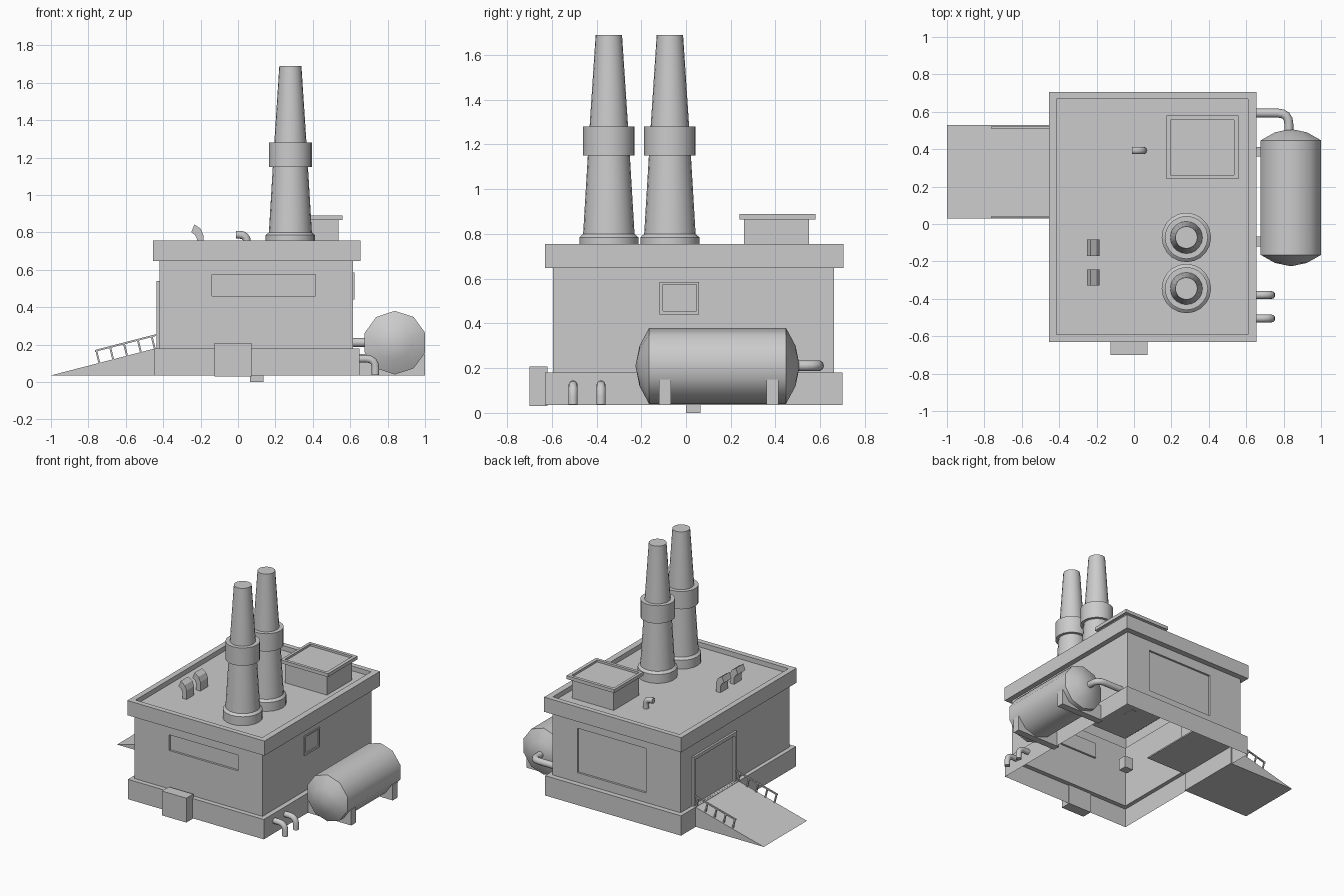
import bpy, bmesh, math
from mathutils import Vector

if "Cube" in bpy.data.objects:
    bpy.data.objects.remove(bpy.data.objects["Cube"])

grey = bpy.data.materials.new("plain_grey")
grey.diffuse_color = (0.6, 0.6, 0.6, 1)
grey.use_nodes = True
grey.node_tree.nodes["Principled BSDF"].inputs["Base Color"].default_value = grey.diffuse_color


def finish(name, bm, smooth=None, fix=True):
    if fix:
        bmesh.ops.recalc_face_normals(bm, faces=bm.faces)
    me = bpy.data.meshes.new(name)
    bm.to_mesh(me)
    bm.free()
    me.materials.append(grey)
    ob = bpy.data.objects.new(name, me)
    bpy.context.collection.objects.link(ob)
    if smooth:
        bpy.ops.object.select_all(action='DESELECT')
        ob.select_set(True)
        bpy.context.view_layer.objects.active = ob
        bpy.ops.object.shade_smooth_by_angle(angle=math.radians(smooth))
    return ob


def loft(rings, bottom=True):
    """Stack rectangles (x0, x1, y0, y1, z); the last one is closed."""
    bm = bmesh.new()
    loops = [[bm.verts.new(p) for p in ((a, c, z), (b, c, z), (b, d, z), (a, d, z))]
             for a, b, c, d, z in rings]
    for lo, hi in zip(loops, loops[1:]):
        for i in range(4):
            j = (i + 1) % 4
            bm.faces.new((lo[i], lo[j], hi[j], hi[i]))
    bm.faces.new(loops[-1])
    if bottom:
        bm.faces.new(loops[0][::-1])
    bm.normal_update()
    return bm


def recess(bm, face, lo, hi, depth):
    """Cut a rectangular recess, bounds lo..hi, into an axis-aligned quad."""
    n = face.normal.copy()
    outer = list(face.verts)
    flat = max(range(3), key=lambda k: abs(n[k]))
    mid = face.calc_center_median()
    rim = []
    for v in outer:
        p = v.co.copy()
        for k in range(3):
            if k != flat:
                p[k] = lo[k] if p[k] < mid[k] else hi[k]
        rim.append(p)
    inner = [bm.verts.new(p - n * depth) for p in rim]
    rim = [bm.verts.new(p) for p in rim]
    bm.faces.remove(face)
    for i in range(4):
        j = (i + 1) % 4
        bm.faces.new((outer[i], outer[j], rim[j], rim[i]))
        bm.faces.new((rim[i], rim[j], inner[j], inner[i]))
    bm.faces.new(inner)
    bm.normal_update()


def facing(bm, d, at=None):
    """Largest face pointing along d."""
    d = Vector(d)
    fs = [f for f in bm.faces if f.normal.dot(d) > 0.9]
    return max(fs, key=lambda f: f.calc_area())


def box(name, lo, hi, cut=None):
    bm = loft([(lo[0], hi[0], lo[1], hi[1], z) for z in (lo[2], hi[2])])
    if cut:
        d, a, b, depth = cut
        recess(bm, facing(bm, d), a, b, depth)
    return finish(name, bm)


def lathe(name, profile, n, origin, axis, angle):
    bm = bmesh.new()
    o, rings = Vector(origin), []
    for r, h in profile:
        ring = []
        for i in range(n if r > 0 else 1):
            t = math.tau * i / n
            u, v = r * math.sin(t), r * math.cos(t)
            ring.append(bm.verts.new(o + Vector((u, v, h) if axis == 'Z' else (u, h, v))))
        rings.append(ring)
    for a, b in zip(rings, rings[1:]):
        for i in range(n):
            j = (i + 1) % n
            q = [a[i % len(a)], a[j % len(a)], b[j % len(b)], b[i % len(b)]]
            bm.faces.new(list(dict.fromkeys(q)))
    for ring in (rings[0], rings[-1]):
        if len(ring) > 2:
            bm.faces.new(ring)
    return finish(name, bm, angle)


def prism(name, pts, y0, y1):
    bm = bmesh.new()
    f = bm.faces.new([bm.verts.new((x, y0, z)) for x, z in pts])
    ext = bmesh.ops.extrude_face_region(bm, geom=[f])
    bmesh.ops.translate(bm, vec=(0, y1 - y0, 0),
                        verts=[g for g in ext['geom'] if isinstance(g, bmesh.types.BMVert)])
    return finish(name, bm)


def pipe(name, a, corner, b, r, bend):
    """Round pipe from a to b with a rounded elbow."""
    a, c, b = Vector(a), Vector(corner), Vector(b)
    p, q = c + (a - c).normalized() * bend, c + (b - c).normalized() * bend
    pts = [a] + [p.lerp(c, t).lerp(c.lerp(q, t), t) for t in (0, .25, .5, .75, 1)] + [b]
    cu = bpy.data.curves.new(name, 'CURVE')
    cu.dimensions, cu.bevel_depth, cu.bevel_resolution, cu.use_fill_caps = '3D', r, 3, True
    sp = cu.splines.new('POLY')
    sp.points.add(len(pts) - 1)
    for s, co in zip(sp.points, pts):
        s.co = (*co, 1)
    tmp = bpy.data.objects.new(name + "_path", cu)
    bm = bmesh.new()
    me = tmp.to_mesh()
    bm.from_mesh(me)
    tmp.to_mesh_clear()
    bpy.data.objects.remove(tmp)
    bmesh.ops.remove_doubles(bm, verts=bm.verts, dist=1e-5)
    return finish(name, bm, 40)


# Building shell, open underneath: plinth, walls, roof band, sunken roof
plinth = (-.45, .65, -.63, .70)
walls = (-.42, .615, -.595, .662)
band = (-.455, .655, -.63, .705)
inner = (-.415, .61, -.592, .668)
bm = loft([(*plinth, .035), (*plinth, .18), (*walls, .18), (*walls, .648),
           (*band, .648), (*band, .755), (*inner, .755), (*inner, .72)], bottom=False)
recess(bm, facing(bm, (0, -1, 0)), (-.14, 0, .46), (.415, 0, .575), .015)
recess(bm, facing(bm, (0, 1, 0)), (-.14, 0, .25), (.415, 0, .575), .015)
finish("building", bm, fix=False)

# Window and door frames
box("side_window", (.60, -.118, .44), (.622, .058, .585),
    ((1, 0, 0), (0, -.102, .455), (0, .047, .575), .012))
box("door", (-.435, .03, .18), (-.41, .53, .54),
    ((-1, 0, 0), (0, .055, .181), (0, .505, .515), .018))

# Meter box at the front, drain under the building
box("front_box", (-.125, -.70, .03), (.072, -.62, .208))
box("drain", (.065, 0, 0), (.135, .065, .09))

# Entrance ramp and floor behind the door
prism("ramp", [(-1, .035), (-.44, .035), (-.44, .18)], .03, .53)
box("inside_floor", (-.44, .03, .17), (-.1, .53, .18))


# Ramp railings: posts square to the slope plus a top rail
def slope(x):
    return .035 + (x + 1) * .145 / .56


for side, y in (("near", .036), ("far", .516)):
    for i in range(5):
        x = -.745 + i * .074
        z = slope(x)
        prism(f"{side}_post_{i}", [(x, z - .005), (x + .009, z), (x - .009, z + .07),
                                   (x - .018, z + .068)], y - .005, y + .005)
    prism(f"{side}_rail", [(-.765, slope(-.765) + .065), (-.43, slope(-.43) + .065),
                           (-.43, slope(-.43) + .075), (-.765, slope(-.765) + .075)],
          y - .005, y + .005)

# Two chimneys
for i, y in enumerate((-.072, -.345)):
    lathe(f"chimney_{i}", [(.132, .715), (.132, .785), (.115, .80), (.094, 1.15), (.115, 1.15),
                           (.115, 1.28), (.086, 1.28), (.059, 1.69)], 20, (.28, y, 0), 'Z', 35)

# Roof cooler box with a sunken lid
box("cooler_body", (.20, .26, .715), (.538, .55, .868))
box("cooler_lid", (.175, .24, .865), (.56, .58, .89),
    ((0, 0, 1), (.195, .262, 0), (.535, .557, 0), .015))

# Hooded roof vents and a small bent pipe
for i, y in enumerate((-.17, -.33)):
    prism(f"roof_vent_{i}", [(-.185, .715), (-.185, .785), (-.20, .82), (-.233, .842),
                             (-.25, .80), (-.23, .787), (-.22, .765), (-.22, .715)], y, y + .087)
pipe("roof_pipe", (.048, .393, .715), (.048, .393, .787), (-.012, .393, .787), .021, .04)

# Storage tank with rounded ends, saddles and feed pipe
lathe("tank", [(0, -.226), (.09, -.208), (.17, -.165), (.17, .447), (.09, .49), (0, .508)],
      10, (.839, 0, .21), 'Y', 40)
for i, y in enumerate((-.12, .36)):
    box(f"tank_saddle_{i}", (.63, y, .035), (1, y + .053, .15))
pipe("tank_pipe", (.60, .593, .211), (.828, .593, .211), (.828, .47, .211), .024, .06)

# Drain elbows beside the tank
for i, y in enumerate((-.38, -.505)):
    pipe(f"elbow_pipe_{i}", (.62, y, .124), (.735, y, .124), (.735, y, .037), .021, .05)
